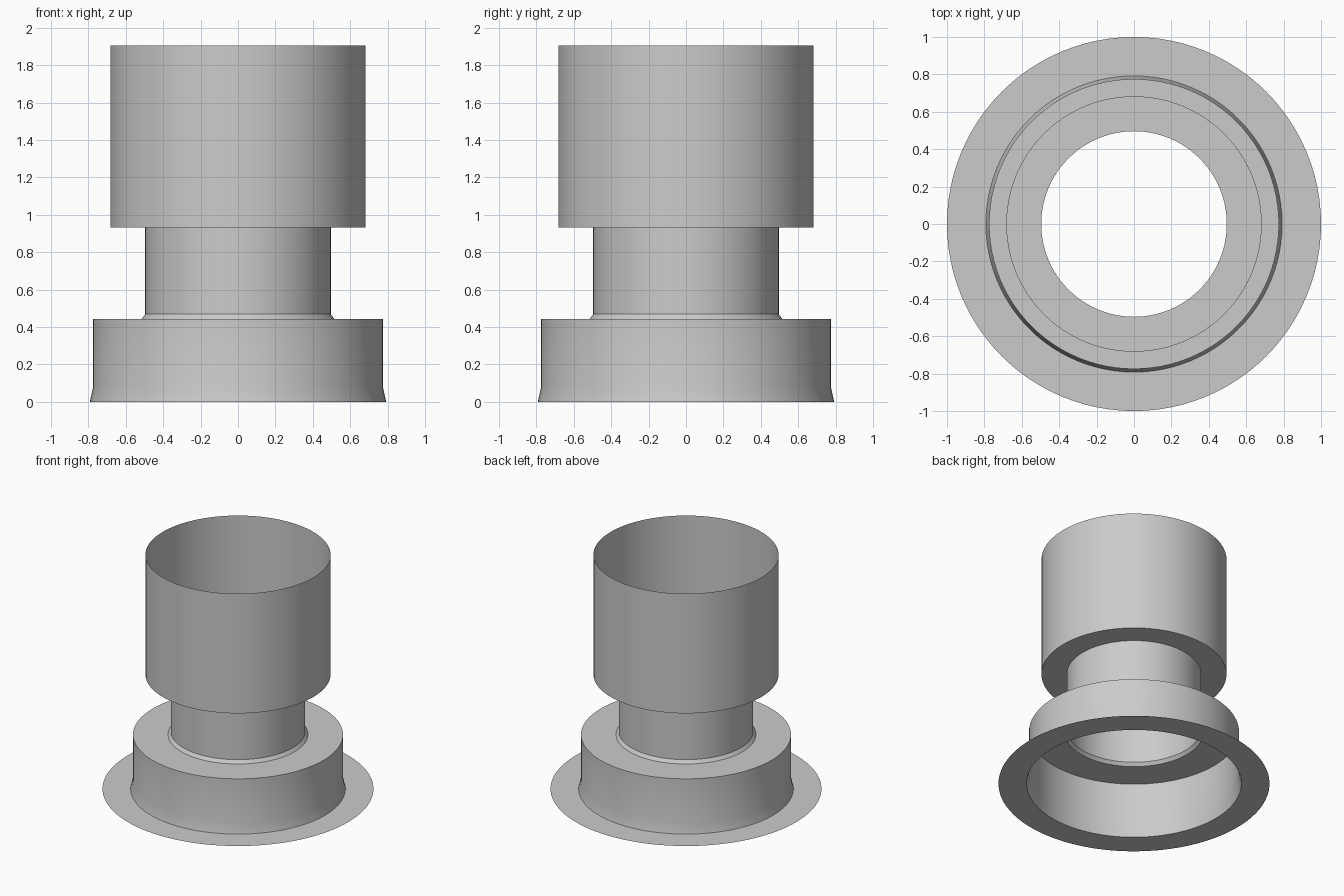
import bpy, bmesh, math

if "Cube" in bpy.data.objects:
    bpy.data.objects.remove(bpy.data.objects["Cube"])

SEGMENTS = 96

grey = bpy.data.materials.new("light_grey")
grey.diffuse_color = (0.6, 0.6, 0.6, 1)
grey.use_nodes = True
grey.node_tree.nodes["Principled BSDF"].inputs["Base Color"].default_value = grey.diffuse_color


def lathe(name, profile):
    """Revolve an open (radius, height) profile around z as a thin sheet."""
    bm = bmesh.new()
    rings = []
    for r, z in profile:
        rings.append([bm.verts.new((r * math.cos(a), r * math.sin(a), z))
                      for a in (2 * math.pi * k / SEGMENTS for k in range(SEGMENTS))])
    for low, high in zip(rings, rings[1:]):
        for k in range(SEGMENTS):
            n = (k + 1) % SEGMENTS
            bm.faces.new((low[k], low[n], high[n], high[k]))
    mesh = bpy.data.meshes.new(name)
    bm.to_mesh(mesh)
    bm.free()
    mesh.materials.append(grey)
    obj = bpy.data.objects.new(name, mesh)
    bpy.context.collection.objects.link(obj)
    bpy.ops.object.select_all(action='DESELECT')
    obj.select_set(True)
    bpy.context.view_layer.objects.active = obj
    bpy.ops.object.shade_smooth_by_angle(angle=math.radians(30))
    return obj


# Flat ring on the ground
lathe("flange", [(1.0, 0.0), (0.792, 0.0)])
# Wide drum with a flared foot and a flat shoulder
lathe("base_drum", [(0.792, 0.0), (0.775, 0.078), (0.775, 0.442), (0.516, 0.442)])
# Narrow neck with a chamfered collar
lathe("neck", [(0.516, 0.442), (0.496, 0.468), (0.496, 0.932)])
# Open-topped cup with a ring-shaped floor
lathe("upper_cup", [(0.496, 0.932), (0.683, 0.932), (0.683, 1.906)])
